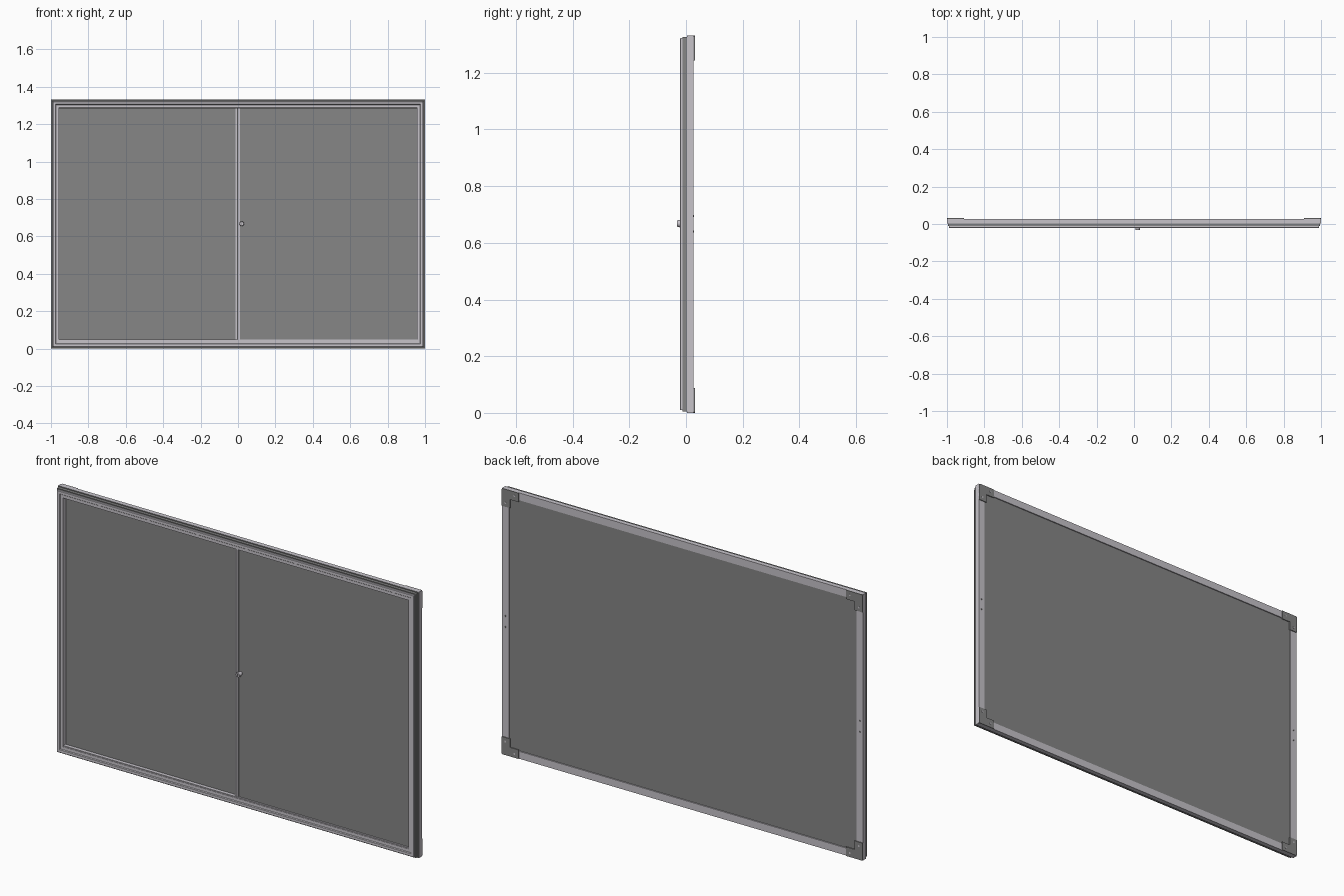
import bpy, bmesh, math
from mathutils import Matrix, Vector

if "Cube" in bpy.data.objects:
    bpy.data.objects.remove(bpy.data.objects["Cube"])

W, H = 1.0, 1.332          # half width, full height


def material(name, r, g, b):
    m = bpy.data.materials.new(name)
    m.diffuse_color = (r, g, b, 1)
    m.use_nodes = True
    m.node_tree.nodes["Principled BSDF"].inputs["Base Color"].default_value = m.diffuse_color
    return m


ALU = material("light aluminium", 0.57, 0.55, 0.59)
GREY = material("mid grey", 0.24, 0.24, 0.24)


def finish(name, bm, *mats):
    bmesh.ops.recalc_face_normals(bm, faces=bm.faces)
    me = bpy.data.meshes.new(name)
    bm.to_mesh(me)
    bm.free()
    for m in mats:
        me.materials.append(m)
    ob = bpy.data.objects.new(name, me)
    bpy.context.collection.objects.link(ob)
    return ob


def box(name, x0, x1, y0, y1, z0, z1, mat):
    bm = bmesh.new()
    c = Vector(((x0 + x1) / 2, (y0 + y1) / 2, (z0 + z1) / 2))
    size = Matrix.Diagonal((x1 - x0, y1 - y0, z1 - z0, 1))
    bmesh.ops.create_cube(bm, size=1, matrix=Matrix.Translation(c) @ size)
    return finish(name, bm, mat)


def disc(name, x, z, y0, y1, r, mat, n=16, r2=None):
    # cylinder along y, front radius r2
    bm = bmesh.new()
    mtx = Matrix.Translation((x, (y0 + y1) / 2, z)) @ Matrix.Rotation(math.pi / 2, 4, 'X')
    bmesh.ops.create_cone(bm, cap_ends=True, segments=n, radius1=r,
                          radius2=r if r2 is None else r2, depth=y1 - y0, matrix=mtx)
    ob = finish(name, bm, mat)
    for p in ob.data.polygons:
        p.use_smooth = len(p.vertices) == 4
    return ob


# Mitred frame: profile of (inset from the edge, y), swept around the rectangle
profile = [(0, 0.027), (0, 0.003), (0.005, 0.003), (0.005, -0.012), (0.010, -0.012),
           (0.010, -0.020), (0.012, -0.022), (0.025, -0.022), (0.028, -0.018),
           (0.043, -0.018), (0.043, 0.016), (0.037, 0.016), (0.037, 0.027)]
DARK_SEGMENTS = (1, 2, 3)   # groove between the back box and the front trim
bm = bmesh.new()
rings = [[bm.verts.new(p) for p in ((-W + d, y, d), (W - d, y, d),
                                    (W - d, y, H - d), (-W + d, y, H - d))]
         for d, y in profile]
for i, a in enumerate(rings):
    b = rings[(i + 1) % len(rings)]
    for k in range(4):
        f = bm.faces.new((a[k], a[(k + 1) % 4], b[(k + 1) % 4], b[k]))
        f.material_index = 1 if i in DARK_SEGMENTS else 0
finish("outer_frame", bm, ALU, GREY)

# Back board and the two sliding panes
box("back_board", -W + 0.038, W - 0.038, 0.0165, 0.023, 0.038, H - 0.038, GREY)
box("left_pane", -W + 0.044, 0.004, 0.002, 0.006, 0.044, H - 0.044, GREY)
box("right_pane", -0.004, W - 0.044, -0.008, -0.004, 0.044, H - 0.044, GREY)

# Meeting stiles and sill track
box("left_stile", -0.013, -0.005, -0.006, 0.008, 0.044, H - 0.044, ALU)
box("right_stile", 0.0, 0.010, -0.014, -0.002, 0.044, H - 0.044, ALU)
box("sill_track", -W + 0.043, W - 0.043, -0.016, 0.010, 0.0432, 0.048, ALU)

# Lock on the right pane
disc("lock_collar", 0.02, 0.668, -0.022, -0.006, 0.010, ALU)
disc("lock_barrel", 0.02, 0.668, -0.031, -0.022, 0.013, ALU, r2=0.011)
box("lock_keyway", 0.019, 0.021, -0.032, -0.030, 0.662, 0.674, GREY)

# L-shaped corner brackets on the back, with screws
ell = [(0.004, 0), (0.092, 0), (0.092, 0.045), (0.045, 0.045),
       (0.045, 0.088), (0, 0.088), (0, 0.004)]
for sx, side in ((-1, "left"), (1, "right")):
    for top, level in ((0, "bottom"), (1, "top")):
        def place(u, v):
            return sx * (W - u), (H - v if top else v)
        bm = bmesh.new()
        vs = []
        for u, v in ell:
            x, z = place(u, v)
            vs.append(bm.verts.new((x, 0.0265, z)))
        face = bm.faces.new(vs)
        ext = bmesh.ops.extrude_face_region(bm, geom=[face])
        bmesh.ops.translate(bm, vec=(0, 0.0045, 0),
                            verts=[g for g in ext["geom"] if isinstance(g, bmesh.types.BMVert)])
        finish(f"{level}_{side}_corner_bracket", bm, GREY)
        for u, v in ((0.07, 0.02), (0.02, 0.068)):
            x, z = place(u, v)
            disc(f"{level}_{side}_corner_screw", x, z, 0.030, 0.032, 0.005, ALU, 10)
    # Screws half way up the back of each side rail
    for z in (0.64, 0.695):
        disc(f"{side}_rail_screw", sx * (W - 0.018), z, 0.026, 0.029, 0.004, GREY, 10)
